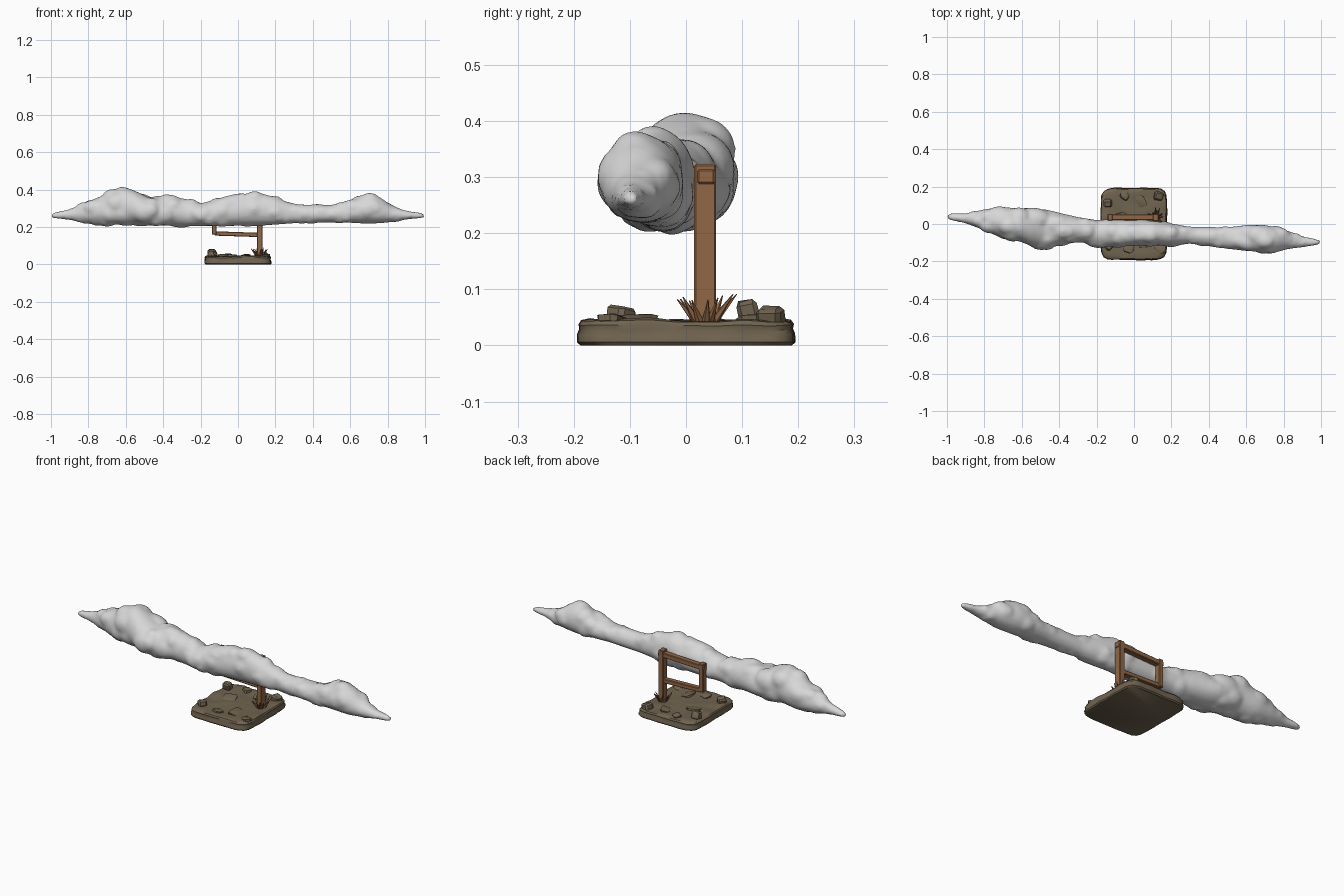
import bpy, bmesh, math, random
from mathutils import Vector, Matrix, noise

if "Cube" in bpy.data.objects:
    bpy.data.objects.remove(bpy.data.objects["Cube"])

random.seed(7)


def material(name, rgb):
    m = bpy.data.materials.new(name)
    m.diffuse_color = (*rgb, 1)
    m.use_nodes = True
    m.node_tree.nodes["Principled BSDF"].inputs["Base Color"].default_value = m.diffuse_color
    return m


CLOUD = material("pale grey cloud", (0.68, 0.68, 0.68))
WOOD = material("brown wood", (0.28, 0.135, 0.062))
EARTH = material("grey brown earth", (0.165, 0.128, 0.08))


def finish(bm, name, mat, smooth=None):
    bmesh.ops.recalc_face_normals(bm, faces=bm.faces)
    me = bpy.data.meshes.new(name)
    bm.to_mesh(me)
    bm.free()
    me.materials.append(mat)
    ob = bpy.data.objects.new(name, me)
    bpy.context.collection.objects.link(ob)
    if smooth:
        bpy.ops.object.select_all(action='DESELECT')
        ob.select_set(True)
        bpy.context.view_layer.objects.active = ob
        bpy.ops.object.shade_smooth_by_angle(angle=math.radians(smooth))
    return ob


def loft(bm, rings):
    """Skin closed rings of points and cap both ends."""
    rows = [[bm.verts.new(p) for p in r] for r in rings]
    n = len(rows[0])
    for a, b in zip(rows, rows[1:]):
        for i in range(n):
            j = (i + 1) % n
            bm.faces.new((a[i], a[j], b[j], b[i]))
    bm.faces.new(rows[0][::-1])
    bm.faces.new(rows[-1])


# Cloud outline stations: x, back y, front y, bottom z, top z
STATIONS = [
    (-1.0, .055, .025, .25, .272), (-.9, .06, 0, .235, .30), (-.8, .085, -.04, .215, .345),
    (-.71, .10, -.085, .2, .385), (-.62, .095, -.10, .205, .433), (-.55, .095, -.13, .205, .405),
    (-.47, .09, -.145, .2, .365), (-.38, .065, -.115, .2, .378), (-.28, .04, -.105, .195, .36),
    (-.2, .03, -.13, .2, .335), (-.1, .03, -.13, .197, .36), (.1, .025, -.12, .2, .398),
    (.2, .01, -.125, .205, .37), (.3, -.01, -.11, .215, .327), (.5, -.01, -.14, .22, .325),
    (.58, 0, -.15, .218, .34), (.69, .005, -.16, .21, .39), (.76, -.01, -.16, .213, .37),
    (.82, -.03, -.14, .222, .32), (.9, -.06, -.13, .238, .29), (1.0, -.088, -.108, .25, .272)]


def outline(x):
    for a, b in zip(STATIONS, STATIONS[1:]):
        if a[0] <= x <= b[0]:
            t = (x - a[0]) / (b[0] - a[0])
            return [p + (q - p) * t for p, q in zip(a[1:], b[1:])]


def section(x, scale=1.0):
    back, front, low, high = outline(x)
    cy, ry = (back + front) / 2, (back - front) / 2 * scale
    cz = low + (high - low) * .45
    pts = []
    for k in range(24):
        a = 2 * math.pi * k / 24
        rz = (high - cz if math.sin(a) > 0 else cz - low) * scale
        pts.append(Vector((x, cy + ry * math.cos(a), cz + rz * math.sin(a))))
    return pts


# Cloud: lofted core with puffs pushed out to the outline, fused together
bm = bmesh.new()
loft(bm, [section(-1 + i * .025, .9 if 2 < i < 78 else 1) for i in range(81)])
for i in range(95):
    x = -.9 + 1.8 * (i + random.random()) / 95
    back, front, low, high = outline(x)
    rim = section(x)[random.randrange(24)]
    mid = Vector((x, (back + front) / 2, low + (high - low) * .45))
    r = min(back - front, high - low) * random.uniform(.25, .36)
    out = rim - mid
    c = mid + out * max(0, 1 - r / out.length)
    mat = Matrix.Translation(c) @ Matrix.Diagonal((random.uniform(1.0, 1.6), 1, 1, 1))
    bmesh.ops.create_icosphere(bm, subdivisions=3, radius=r, matrix=mat)
cloud = finish(bm, "cloud", CLOUD)
rm = cloud.modifiers.new("fuse", 'REMESH')
rm.mode, rm.voxel_size, rm.use_smooth_shade = 'VOXEL', 0.011, True
sm = cloud.modifiers.new("soften", 'SMOOTH')
sm.factor, sm.iterations = 0.5, 3


# Ground slab: rounded rectangle rings with a rough top and sides
def slab_ring(s, z, rough):
    pts = []
    for k in range(64):
        a = 2 * math.pi * k / 64
        c, d = math.cos(a), math.sin(a)
        f = (abs(c) ** 8 + abs(d) ** 8) ** (-1 / 8)
        x, y = .178 * c * f * s, .193 * d * f * s
        n = noise.noise(Vector((x * 16, y * 16, z * 25)))
        pts.append(Vector((x * (1 + .03 * n), y * (1 + .02 * n), z + rough * n)))
    return pts


bm = bmesh.new()
loft(bm, [slab_ring(s, z, r) for s, z, r in (
    (.97, 0, 0), (1, .006, 0), (.995, .018, .004), (.975, .027, .004), (.985, .036, .004),
    (.96, .043, .005), (.88, .046, .006), (.75, .044, .008), (.6, .042, .008),
    (.4, .044, .008), (.2, .045, .006), (.03, .046, 0))])
finish(bm, "ground_slab", EARTH, 40)

# Rocks and low stone plates on the ground: x, y, z, size x, y, z
ROCKS = [(-.14, .11, .06, .03, .026, .028), (.13, .15, .05, .032, .03, .024),
         (-.05, .15, .046, .03, .026, .016), (-.135, -.115, .054, .03, .03, .02),
         (.04, .12, .045, .04, .03, .011), (-.07, .03, .045, .045, .04, .009),
         (.05, -.09, .045, .05, .035, .01), (-.03, -.13, .045, .035, .03, .01),
         (.14, -.13, .044, .028, .04, .012)]
for i, (x, y, z, sx, sy, sz) in enumerate(ROCKS):
    bm = bmesh.new()
    bmesh.ops.create_cube(bm, size=1.5)
    bmesh.ops.bevel(bm, geom=bm.edges[:], offset=.28, segments=1, affect='EDGES')
    for v in bm.verts:
        v.co *= random.uniform(.9, 1.08)
    bm.transform(Matrix.Translation((x, y, z)) @ Matrix.Rotation(i * 1.3, 4, 'Z')
                 @ Matrix.Rotation(.2, 4, 'X') @ Matrix.Diagonal((sx, sy, sz, 1)))
    finish(bm, f"rock_{i + 1}", EARTH, 35)


# Wooden sign frame
def plank(name, a, b, width, depth):
    a, b = Vector(a), Vector(b)
    d = b - a
    bm = bmesh.new()
    bmesh.ops.create_cube(bm, size=1)
    bm.transform(Matrix.Diagonal((width, depth, d.length, 1)))
    bmesh.ops.bevel(bm, geom=bm.edges[:], offset=.003, segments=1, affect='EDGES')
    tilt = Matrix.Rotation(math.atan2(d.x, d.z), 4, 'Y')
    bm.transform(Matrix.Translation((a + b) / 2) @ tilt)
    finish(bm, name, WOOD)


plank("main_post", (.117, .034, .03), (.117, .034, .323), .03, .039)
plank("short_post", (-.127, .036, .16), (-.127, .036, .312), .026, .034)
plank("upper_beam", (-.142, .036, .291), (.135, .036, .301), .026, .031)
plank("lower_beam", (-.125, .036, .166), (.115, .036, .158), .023, .029)

# Splinters fanning out around the post foot
bm = bmesh.new()
for i in range(12):
    a = 2 * math.pi * i / 12 + random.uniform(-.15, .15)
    out = Vector((math.cos(a), math.sin(a), 0))
    base = Vector((.117, .034, .042)) + out * .016
    tip = Vector((.117, .034, random.uniform(.078, .093))) + out * random.uniform(.035, .058)
    d = tip - base
    bmesh.ops.create_cone(bm, cap_ends=True, segments=5, radius1=.008, radius2=.001,
                          depth=d.length, matrix=Matrix.Translation((base + tip) / 2)
                          @ d.to_track_quat('Z', 'Y').to_matrix().to_4x4())
finish(bm, "post_foot_splinters", WOOD)
